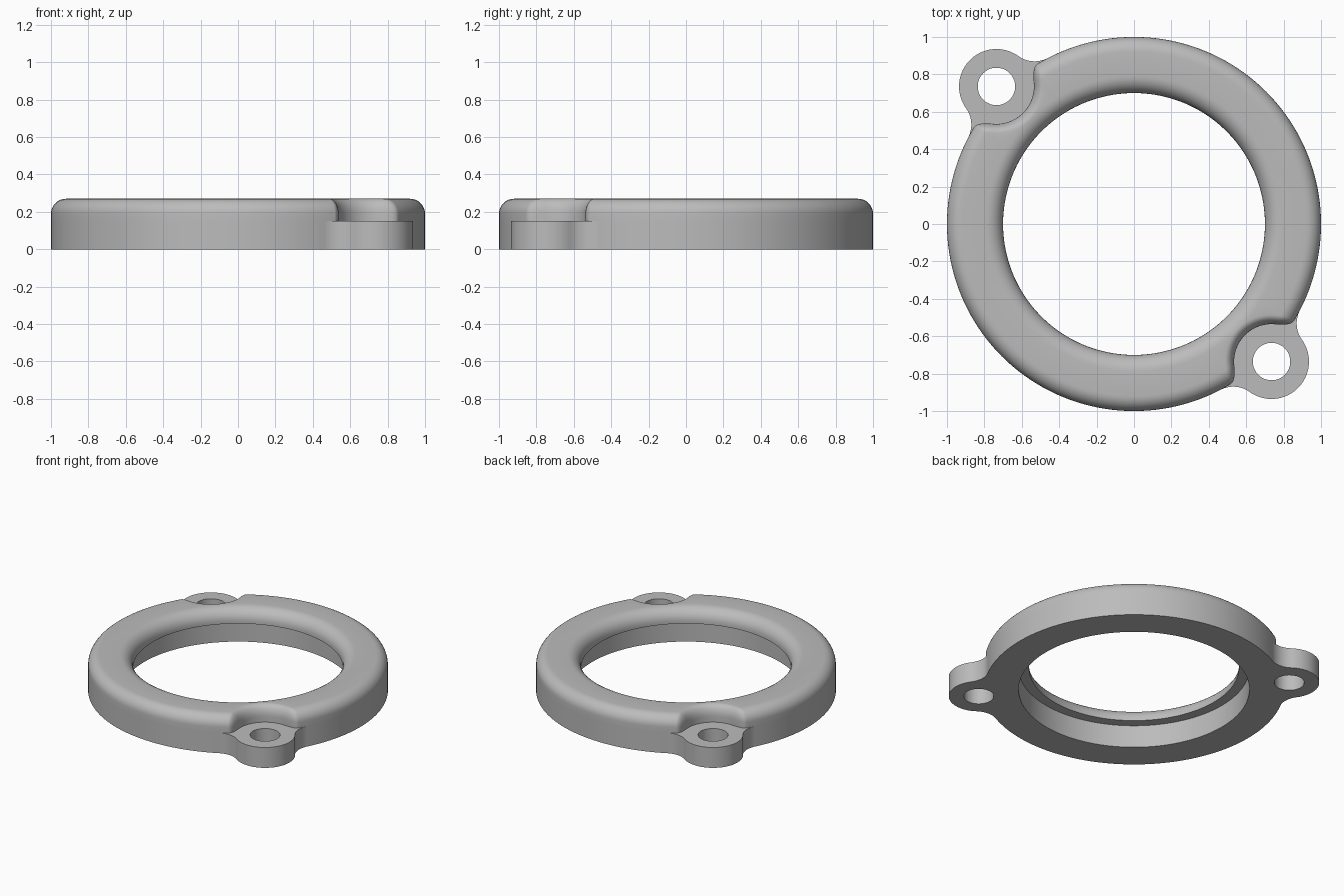
import bpy, bmesh
from math import sin, cos, sqrt, acos, atan2, radians, pi, hypot

old = bpy.data.objects.get("Cube")
if old:
    bpy.data.objects.remove(old, do_unlink=True)

EAR_DIST, EAR_R, HOLE_R = 1.04, 0.2, 0.1      # mounting ears
NECK = 0.15                                   # concave blend between ear and ring
HEIGHT, EAR_TOP, STEP = 0.27, 0.15, 0.165
BORE, LIP, LIP_ROUND = 0.77, 0.70, 0.09
EDGE, POCKET_EDGE, CORNER = 0.08, 0.05, 0.08  # rounded edges of the raised ring
EAR_ANGLES = (radians(-45), radians(135))

# Where the neck blend touches the ring and the ear
blend_dist, blend_r = 1 + NECK, EAR_R + NECK
alpha = acos((EAR_DIST**2 + blend_dist**2 - blend_r**2) / (2 * EAR_DIST * blend_dist))
touch = EAR_R / blend_r
touch_angle = atan2(blend_dist * sin(alpha) * touch,
                    EAR_DIST + (blend_dist * cos(alpha) - EAR_DIST) * touch)


def flange_radius(t):
    """Outline of the base: ring with a blended ear at angle zero."""
    t = abs(t)
    if t < touch_angle:
        return EAR_DIST * cos(t) + sqrt(EAR_R**2 - (EAR_DIST * sin(t))**2)
    if t < alpha:
        d = alpha - t
        return blend_dist * cos(d) - sqrt(max(0, NECK**2 - (blend_dist * sin(d))**2))
    return 1.0


def raised_radius(t, inset):
    """Outline of the raised ring, with a round pocket scooped out at the ear."""
    lo, hi = 0.7, 1.02
    for _ in range(32):
        rho = (lo + hi) / 2
        a = 1 - rho
        b = (hypot(rho * cos(t) - EAR_DIST, rho * sin(t)) - EAR_R) * EDGE / POCKET_EDGE
        f = max(CORNER, min(a, b)) - hypot(max(CORNER - a, 0), max(CORNER - b, 0))
        if f > inset:
            lo = rho
        else:
            hi = rho
    return lo


# Angles from an ear over half a turn, finer close to the ears
fine = [radians(i / 4) for i in range(-80, 80)]
coarse = [radians(20 + i * 2) for i in range(70)]
half = fine + coarse

# Section through the ring, as (radius function, height), from bore to base edge
section = [(lambda t: BORE, 0), (lambda t: BORE, STEP), (lambda t: LIP, STEP)]
for i in range(9):
    p = i / 8 * pi / 2
    section.append((lambda t, p=p: LIP + LIP_ROUND * (1 - cos(p)),
                    HEIGHT - LIP_ROUND * (1 - sin(p))))
for i in range(9):
    p = i / 8 * pi / 2
    section.append((lambda t, p=p: raised_radius(t, EDGE * (1 - sin(p))),
                    HEIGHT - EDGE * (1 - cos(p))))
section += [(lambda t: raised_radius(t, 0), EAR_TOP), (flange_radius, EAR_TOP), (flange_radius, 0)]

bm = bmesh.new()
loops = []
for radius, z in section:
    radii = [radius(t) for t in half]
    loops.append([bm.verts.new((r * cos(t + ear), r * sin(t + ear), z))
                  for ear in EAR_ANGLES for r, t in zip(radii, half)])
count = len(loops[0])
for k, inner in enumerate(loops):
    outer = loops[(k + 1) % len(loops)]
    for i in range(count):
        j = (i + 1) % count
        bm.faces.new((inner[i], outer[i], outer[j], inner[j]))
bmesh.ops.remove_doubles(bm, verts=bm.verts, dist=0.00005)
bmesh.ops.recalc_face_normals(bm, faces=bm.faces)
mesh = bpy.data.meshes.new("ring_with_ears")
bm.to_mesh(mesh)
bm.free()
ring = bpy.data.objects.new("ring_with_ears", mesh)
bpy.context.collection.objects.link(ring)

# Plain grey
grey = bpy.data.materials.new("grey")
grey.use_nodes = True
colour = (0.5, 0.5, 0.5, 1)
grey.diffuse_color = colour
grey.node_tree.nodes["Principled BSDF"].inputs["Base Color"].default_value = colour
mesh.materials.append(grey)

# Screw holes through the ears
for ear in EAR_ANGLES:
    bpy.ops.mesh.primitive_cylinder_add(vertices=64, radius=HOLE_R, depth=1,
        location=(EAR_DIST * cos(ear), EAR_DIST * sin(ear), 0))
    cutter = bpy.context.object
    cutter.name = "hole_cutter"
    cutter.hide_render = True
    cutter.data.materials.append(grey)
    cut = ring.modifiers.new("screw_hole", 'BOOLEAN')
    cut.operation, cut.solver, cut.object = 'DIFFERENCE', 'EXACT', cutter
    bpy.ops.object.select_all(action='DESELECT')
    bpy.context.view_layer.objects.active = ring
    ring.select_set(True)
    bpy.ops.object.modifier_apply(modifier=cut.name)
    bpy.data.objects.remove(cutter, do_unlink=True)

bpy.ops.object.shade_smooth_by_angle(angle=radians(35))
